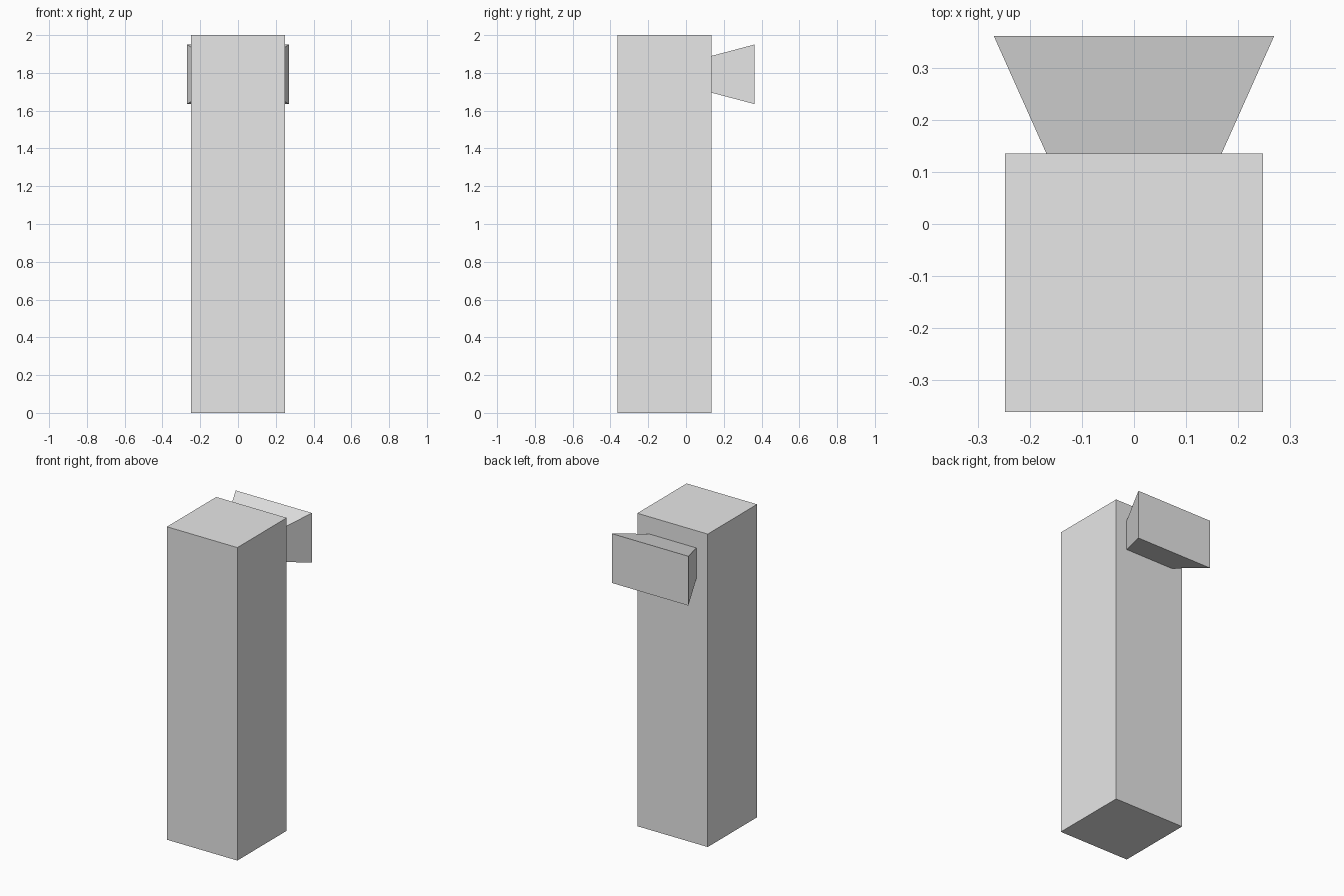
import bpy
import bmesh

if "Cube" in bpy.data.objects:
    bpy.data.objects.remove(bpy.data.objects["Cube"])

grey = bpy.data.materials.new("light_grey")
grey.diffuse_color = (0.8, 0.8, 0.8, 1.0)
grey.use_nodes = True
grey.node_tree.nodes["Principled BSDF"].inputs["Base Color"].default_value = grey.diffuse_color


def block(name, x, y, z, back_scale=None):
    """Box from (min, max) ranges; optionally scale its back face as (x, z)."""
    bm = bmesh.new()
    bmesh.ops.create_cube(bm, size=1.0)
    for v in bm.verts:
        sx, sz = back_scale if back_scale and v.co.y > 0 else (1, 1)
        v.co.x = sum(x) / 2 + v.co.x * sx * (x[1] - x[0])
        v.co.y = sum(y) / 2 + v.co.y * (y[1] - y[0])
        v.co.z = sum(z) / 2 + v.co.z * sz * (z[1] - z[0])
    mesh = bpy.data.meshes.new(name)
    bm.to_mesh(mesh)
    bm.free()
    mesh.materials.append(grey)
    obj = bpy.data.objects.new(name, mesh)
    bpy.context.collection.objects.link(obj)
    return obj


# Tall square column
block("column", (-0.249, 0.249), (-0.362, 0.136), (0, 2))

# Flared block on the upper back of the column
block("flared_head", (-0.169, 0.169), (0.136, 0.362), (1.695, 1.89),
      back_scale=(0.27 / 0.169, 0.315 / 0.195))
